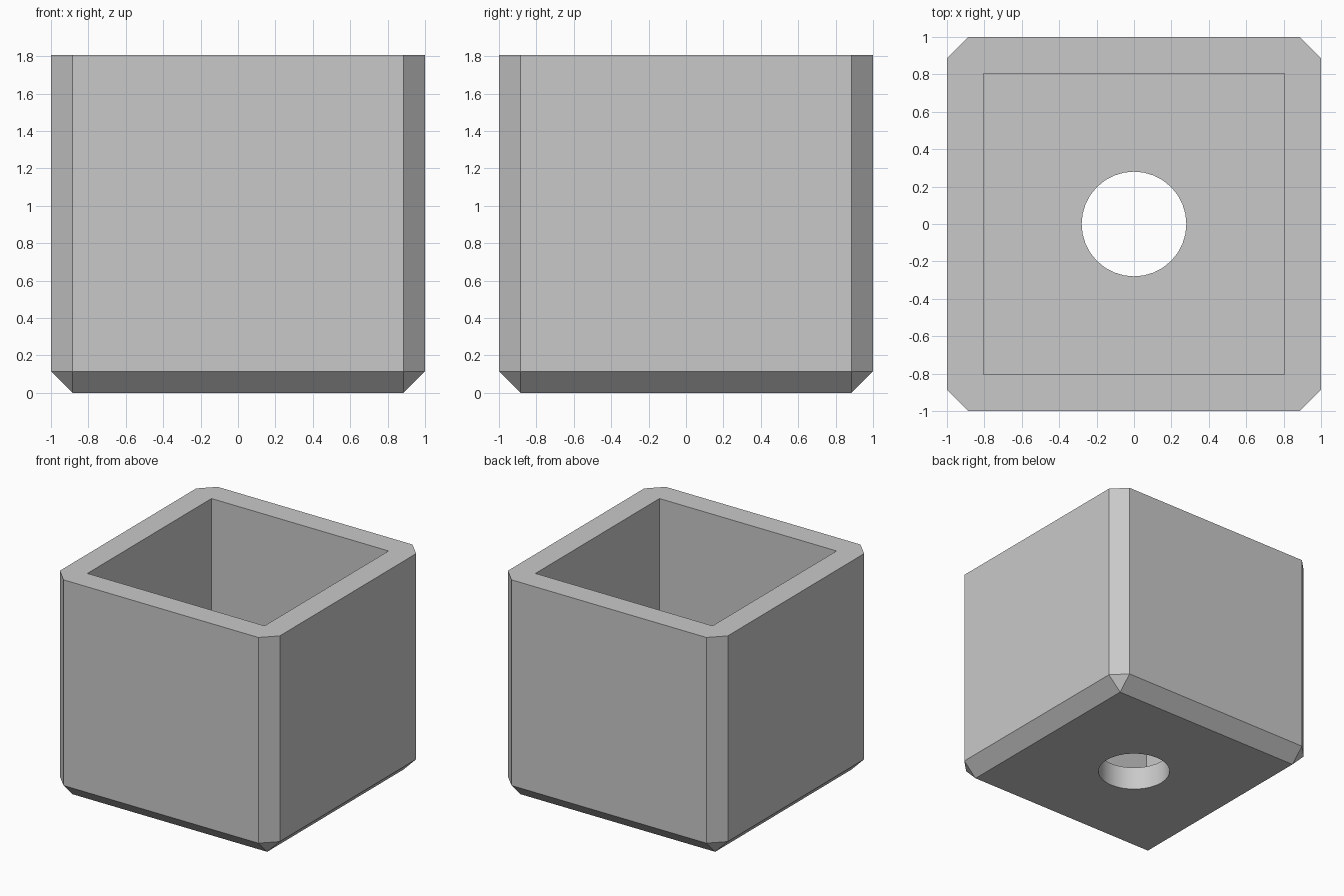
import bpy, bmesh
from mathutils import Matrix

WIDTH, HEIGHT = 2.0, 1.805
CHAMFER, WALL, FLOOR = 0.115, 0.195, 0.195
HOLE_RADIUS = 0.28

default_cube = bpy.data.objects.get("Cube")
if default_cube:
    bpy.data.objects.remove(default_cube, do_unlink=True)

# Single grey colour
grey = bpy.data.materials.new("plain_grey")
grey.use_nodes = True
colour = (0.584, 0.584, 0.584, 1)
grey.diffuse_color = colour
grey.node_tree.nodes["Principled BSDF"].inputs["Base Color"].default_value = colour


def make_object(name, bm):
    mesh = bpy.data.meshes.new(name)
    bm.to_mesh(mesh)
    bm.free()
    mesh.materials.append(grey)
    obj = bpy.data.objects.new(name, mesh)
    bpy.context.collection.objects.link(obj)
    return obj


def box(width, height, bottom):
    bm = bmesh.new()
    place = Matrix.Translation((0, 0, bottom + height / 2)) @ Matrix.Diagonal((width, width, height, 1))
    bmesh.ops.create_cube(bm, size=1, matrix=place)
    return bm


# Outer block, chamfered everywhere except round the top rim
bm = box(WIDTH, HEIGHT, 0)
edges = [e for e in bm.edges if min(v.co.z for v in e.verts) < HEIGHT / 2]
bmesh.ops.bevel(bm, geom=edges, offset=CHAMFER, offset_type='OFFSET',
                segments=1, affect='EDGES')
planter = make_object("square_planter", bm)

# Cutters for the square cavity and the round drain hole
cavity = make_object("cavity_cutter", box(WIDTH - 2 * WALL, HEIGHT, FLOOR))
bm = bmesh.new()
bmesh.ops.create_cone(bm, cap_ends=True, segments=32, radius1=HOLE_RADIUS,
                      radius2=HOLE_RADIUS, depth=1)
drain = make_object("drain_hole_cutter", bm)

for cutter in (cavity, drain):
    cutter.hide_render = True
    cut = planter.modifiers.new(cutter.name, 'BOOLEAN')
    cut.operation = 'DIFFERENCE'
    cut.solver = 'EXACT'
    cut.object = cutter

# Apply the cuts and smooth only the wall of the drain hole
bpy.ops.object.select_all(action='DESELECT')
planter.select_set(True)
bpy.context.view_layer.objects.active = planter
for name in [m.name for m in planter.modifiers]:
    bpy.ops.object.modifier_apply(modifier=name)
for cutter in (cavity, drain):
    bpy.data.objects.remove(cutter, do_unlink=True)
bpy.ops.object.shade_smooth_by_angle()
